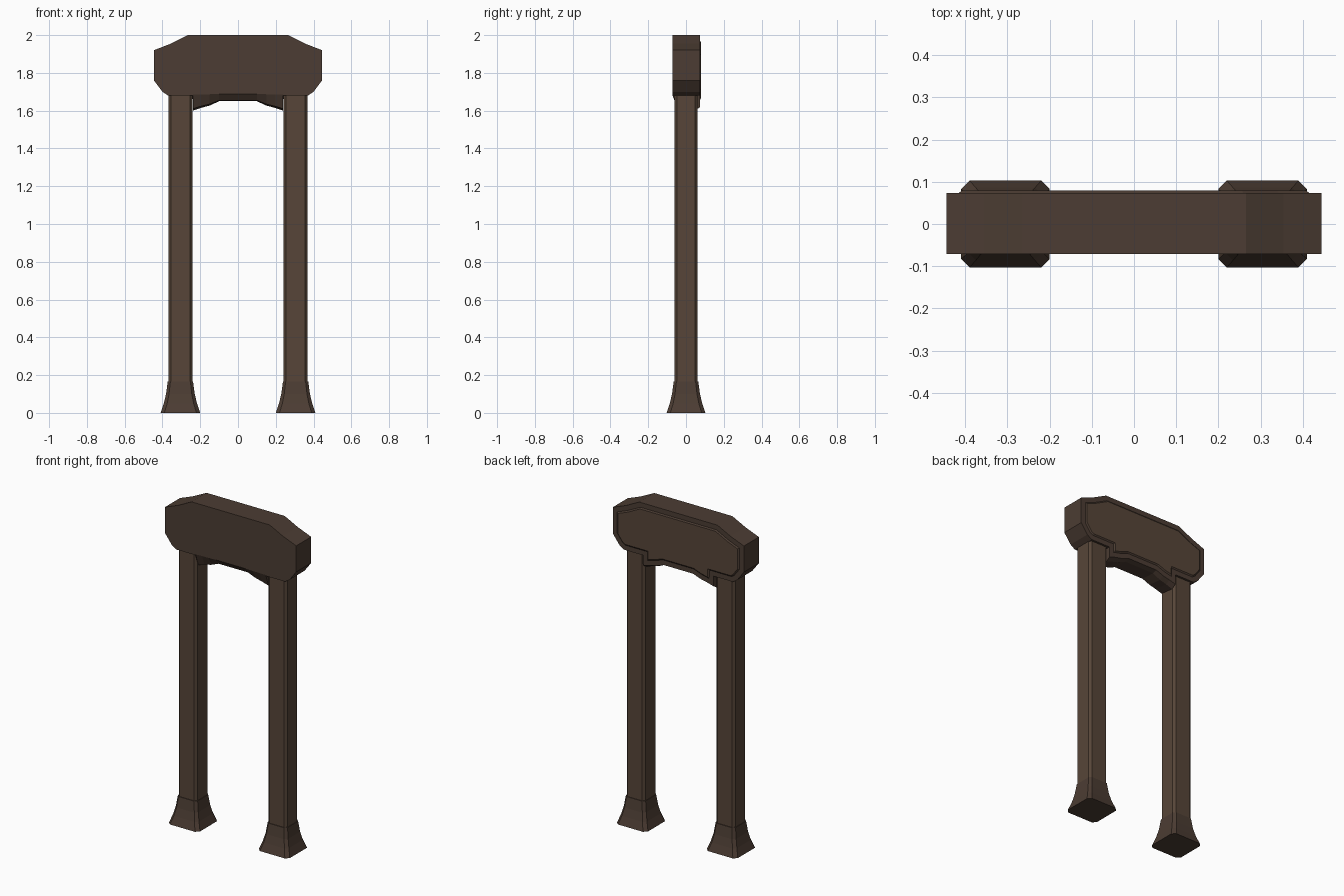
import bpy, bmesh

if "Cube" in bpy.data.objects:
    bpy.data.objects.remove(bpy.data.objects["Cube"])

def material(name, color):
    m = bpy.data.materials.new(name)
    m.diffuse_color = (*color, 1)
    m.use_nodes = True
    m.node_tree.nodes["Principled BSDF"].inputs["Base Color"].default_value = m.diffuse_color
    return m

DARK = material("dark_wood", (0.072, 0.046, 0.033))
LIGHT = material("light_wood", (0.095, 0.06, 0.04))

def loft(bm, rings):
    """Bridge rings of equal length and cap both ends; returns the last cap."""
    vs = [[bm.verts.new(p) for p in r] for r in rings]
    n = len(vs[0])
    for a, b in zip(vs, vs[1:]):
        for i in range(n):
            bm.faces.new((a[i], a[(i + 1) % n], b[(i + 1) % n], b[i]))
    bm.faces.new(vs[0][::-1])
    return bm.faces.new(vs[-1])

def finish(bm, name, mat):
    bmesh.ops.recalc_face_normals(bm, faces=bm.faces)
    me = bpy.data.meshes.new(name)
    bm.to_mesh(me)
    bm.free()
    me.materials.append(mat)
    ob = bpy.data.objects.new(name, me)
    bpy.context.collection.objects.link(ob)
    return ob

def octagon(cx, hx, hy, c, z):
    """Rectangle with chamfered corners."""
    return [(cx + x, y, z) for x, y in (
        (hx - c, -hy), (hx, -hy + c), (hx, hy - c), (hx - c, hy),
        (-hx + c, hy), (-hx, hy - c), (-hx, -hy + c), (-hx + c, -hy))]

# Header block: right half outline from top to arch centre
half = [(0.265, 2.0), (0.355, 1.955), (0.445, 1.92), (0.445, 1.76),
        (0.40, 1.70), (0.37, 1.68), (0.24, 1.68)]
arch = [(0.238, 1.60), (0.195, 1.615), (0.15, 1.627), (0.10, 1.65)]

def header_ring(y, lift):
    # lift 0 keeps the full arch, lift 1 flattens it to the plate bottom
    side = half + [(x, z + (1.69 - z) * lift) for x, z in arch]
    return [(x, y, z) for x, z in side] + [(-x, y, z) for x, z in side[::-1]]

bm = bmesh.new()
back = loft(bm, [header_ring(-0.071, 0.95), header_ring(-0.045, 0.12),
                 header_ring(0.045, 0.0), header_ring(0.074, 0.2)])
bmesh.ops.recalc_face_normals(bm, faces=bm.faces)

# Raised panel on the back of the header
bmesh.ops.inset_region(bm, faces=[back], thickness=0.03, use_even_offset=True)
bmesh.ops.inset_region(bm, faces=[back], thickness=0.008, depth=0.006,
                       use_even_offset=True)
header = finish(bm, "header", DARK)
header.data.materials.append(LIGHT)
for p in header.data.polygons:
    if p.center.y > 0.079:
        p.material_index = 1

# Posts and flared feet
for s, side in ((-1, "left"), (1, "right")):
    cx = 0.305 * s
    bm = bmesh.new()
    loft(bm, [octagon(cx, 0.064, 0.061, 0.014, z) for z in (0.1, 1.72)])
    finish(bm, side + "_post", LIGHT)

    bm = bmesh.new()
    loft(bm, [octagon(cx, h, h - 0.002, c, z) for h, c, z in (
        (0.105, 0.02, 0.0), (0.088, 0.018, 0.05),
        (0.076, 0.016, 0.10), (0.067, 0.014, 0.165))])
    finish(bm, side + "_foot", DARK)
